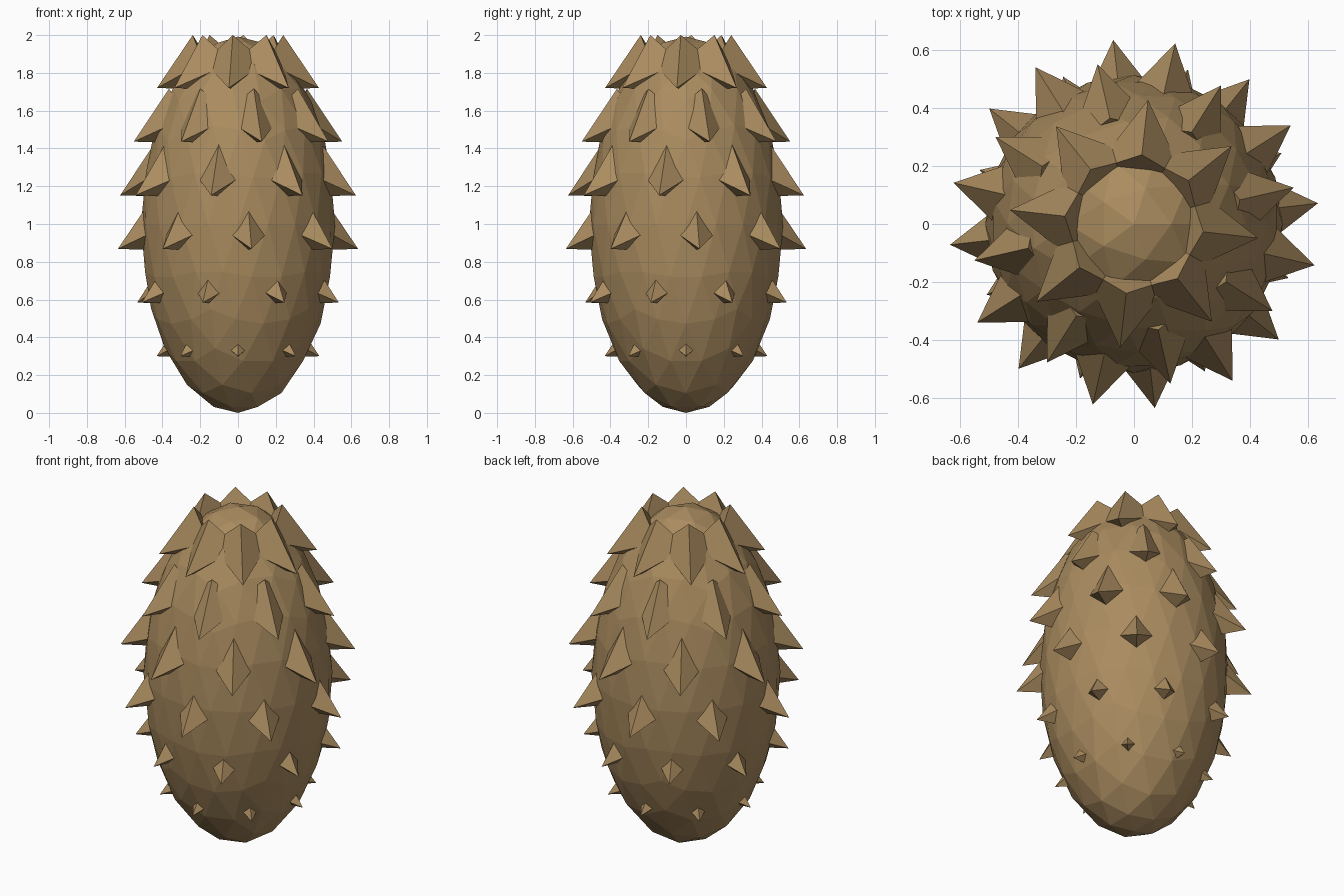
import bpy, bmesh, math
from mathutils import Matrix, Vector

if "Cube" in bpy.data.objects:
    bpy.data.objects.remove(bpy.data.objects["Cube"])

HALF_H, RADIUS = 0.996, 0.514      # body half height and half width
ROWS, PER_ROW = 6, 8
SPIKE_R, SPIKE_LEN = 0.163, 0.297
TILT = math.radians(27)            # spikes lean downward

mat = bpy.data.materials.new("husk_brown")
mat.diffuse_color = (0.40, 0.26, 0.115, 1)
mat.use_nodes = True
mat.node_tree.nodes["Principled BSDF"].inputs["Base Color"].default_value = mat.diffuse_color


def finish(bm, name):
    mesh = bpy.data.meshes.new(name)
    bm.to_mesh(mesh)
    bm.free()
    mesh.materials.append(mat)
    obj = bpy.data.objects.new(name, mesh)
    bpy.context.collection.objects.link(obj)
    return obj


# Body: stretched low-poly icosphere
bm = bmesh.new()
bmesh.ops.create_icosphere(
    bm, subdivisions=3, radius=1,
    matrix=Matrix.Translation((0, 0, HALF_H)) @ Matrix.Diagonal((RADIUS, RADIUS, HALF_H, 1)))
finish(bm, "fruit_body")

# Spikes: identical four-sided pyramids in six twisted rows, sunk into the body
for row in range(1, ROWS + 1):
    t = math.pi * row / (ROWS + 1)
    ring_r = 0.385 * math.sin(t)
    ring_z = 0.435 + 0.284 * (row - 1)
    twist = (row - 1) * math.pi / (ROWS + 1) - math.pi / 2
    bm = bmesh.new()
    for k in range(PER_ROW):
        a = twist + k * math.tau / PER_ROW
        out = Vector((math.cos(a), math.sin(a), 0))
        axis = out * math.cos(TILT) - Vector((0, 0, math.sin(TILT)))
        side = Vector((-math.sin(a), math.cos(a), 0))
        up = axis.cross(side)
        centre = out * ring_r + Vector((0, 0, ring_z)) + axis * SPIKE_LEN / 2
        frame = Matrix((side, up, axis)).transposed().to_4x4()
        bmesh.ops.create_cone(
            bm, cap_ends=True, segments=4, radius1=SPIKE_R, radius2=0,
            depth=SPIKE_LEN, matrix=Matrix.Translation(centre) @ frame)
    bmesh.ops.remove_doubles(bm, verts=bm.verts, dist=1e-5)
    bmesh.ops.recalc_face_normals(bm, faces=bm.faces)
    finish(bm, f"spike_row_{row}")
